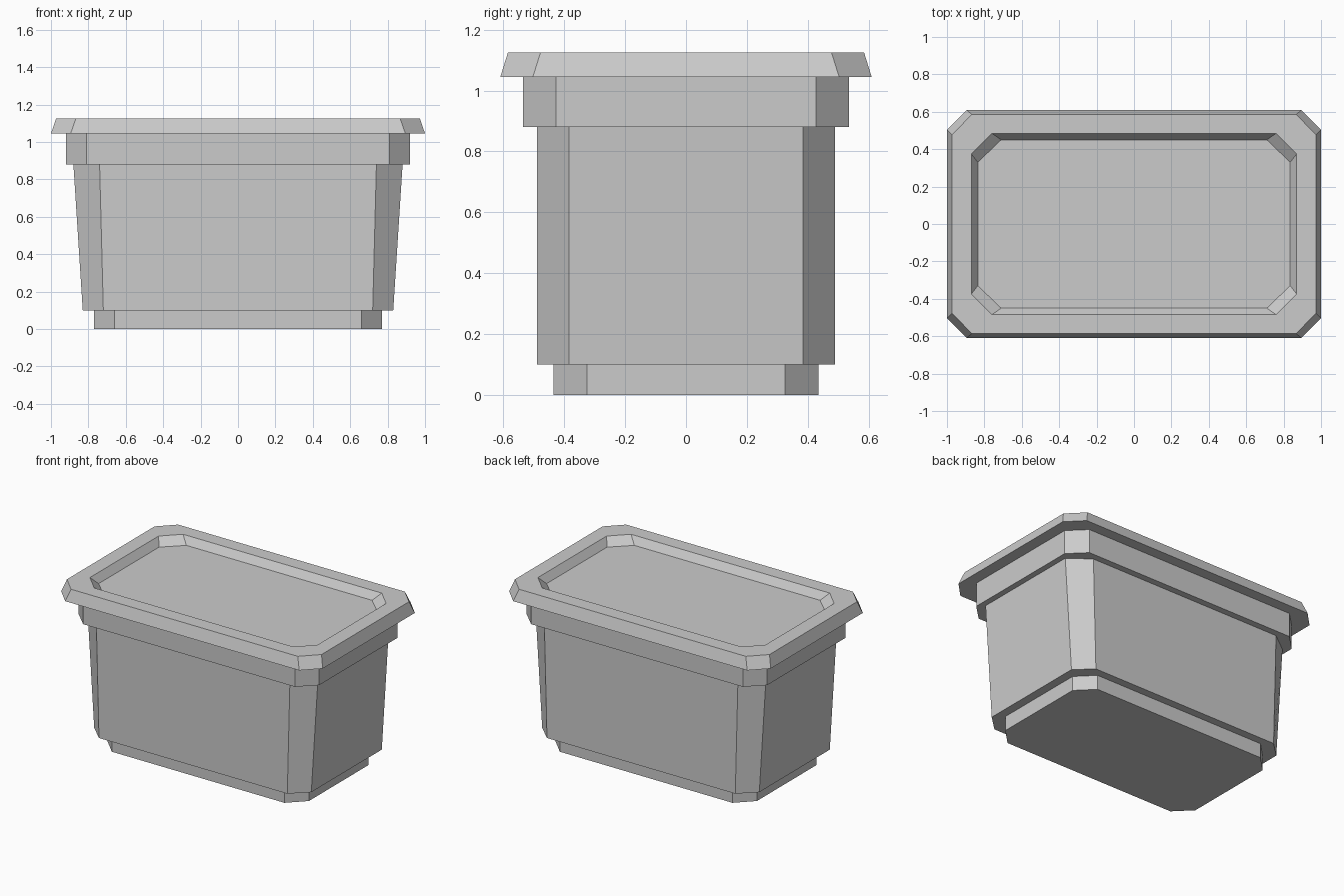
import bpy
import bmesh

if "Cube" in bpy.data.objects:
    bpy.data.objects.remove(bpy.data.objects["Cube"], do_unlink=True)

# One plain grey plastic
grey = bpy.data.materials.new("grey plastic")
grey.use_nodes = True
COLOUR = (0.6, 0.6, 0.6, 1.0)
grey.diffuse_color = COLOUR
grey.node_tree.nodes["Principled BSDF"].inputs["Base Color"].default_value = COLOUR


def ring(bm, z, x, y, flat_x, flat_y):
    """Rectangle with cut corners: half sizes and half lengths of the straight edges."""
    quarter = [(x, flat_y), (flat_x, y)]
    points = []
    for sx, sy in ((1, 1), (-1, 1), (-1, -1), (1, -1)):
        corner = quarter if sx * sy > 0 else quarter[::-1]
        points += [(sx * px, sy * py) for px, py in corner]
    return [bm.verts.new((px, py, z)) for px, py in points]


def loft(name, sections):
    """Closed solid skinned through a stack of rings."""
    bm = bmesh.new()
    rings = [ring(bm, *s) for s in sections]
    for low, high in zip(rings, rings[1:]):
        for i in range(len(low)):
            j = (i + 1) % len(low)
            bm.faces.new((low[i], low[j], high[j], high[i]))
    bm.faces.new(rings[0][::-1])
    bm.faces.new(rings[-1])
    bmesh.ops.recalc_face_normals(bm, faces=bm.faces)
    mesh = bpy.data.meshes.new(name)
    bm.to_mesh(mesh)
    bm.free()
    mesh.materials.append(grey)
    obj = bpy.data.objects.new(name, mesh)
    bpy.context.collection.objects.link(obj)
    return obj


# Foot under the tub
loft("base", [(0, 0.77, 0.435, 0.66, 0.325), (0.1, 0.77, 0.435, 0.66, 0.325)])

# Tub, widening towards its ends
loft("body", [(0.1, 0.83, 0.49, 0.72, 0.385), (0.88, 0.88, 0.49, 0.74, 0.385)])

# Straight band below the lid
loft("collar", [(0.88, 0.92, 0.535, 0.81, 0.427), (1.045, 0.92, 0.535, 0.81, 0.427)])

# Sloped lid with a shallow recess in the top
loft("lid", [
    (1.045, 1.0, 0.61, 0.895, 0.503),
    (1.125, 0.973, 0.585, 0.867, 0.478),
    (1.125, 0.87, 0.485, 0.76, 0.375),
    (1.075, 0.835, 0.45, 0.71, 0.33),
])
